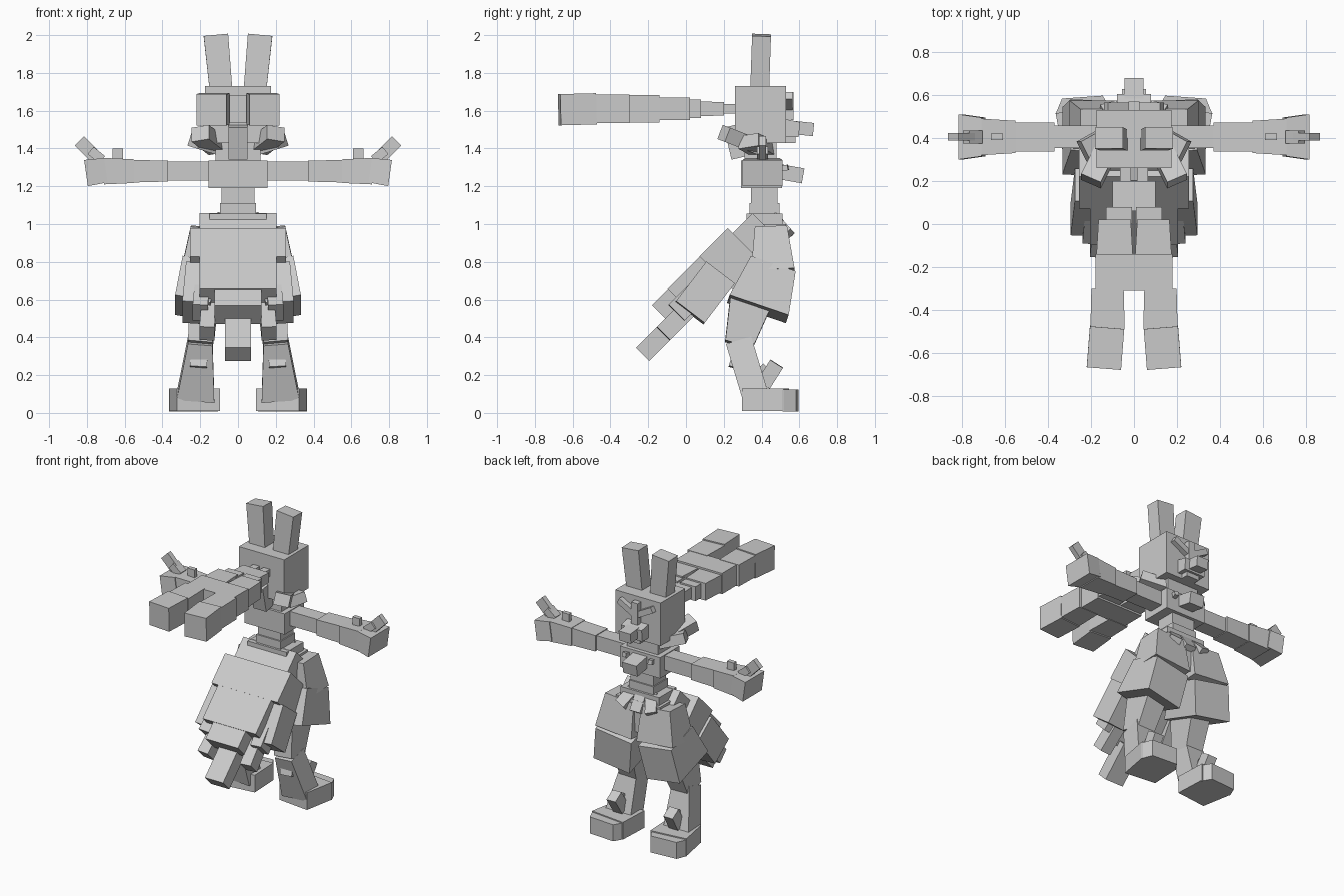
import bpy
import bmesh
from mathutils import Vector

default_cube = bpy.data.objects.get("Cube")
if default_cube:
    bpy.data.objects.remove(default_cube, do_unlink=True)

# One plain colour for the whole figure
grey = bpy.data.materials.new("plain grey")
grey.use_nodes = True
grey.diffuse_color = (.6, .6, .6, 1)
grey.node_tree.nodes["Principled BSDF"].inputs["Base Color"].default_value = grey.diffuse_color


def block(name, start, end, width, depth, end_width=None, end_depth=None):
    """Box stretched from start to end, optionally tapering toward the end."""
    start, end = Vector(start), Vector(end)
    axis = (end - start).normalized()
    reference = Vector((0, 1, 0)) if abs(axis.x) > .7 else Vector((1, 0, 0))
    across = (reference - axis * reference.dot(axis)).normalized()
    through = axis.cross(across)
    bm = bmesh.new()
    bmesh.ops.create_cube(bm, size=1)
    for vert in bm.verts:
        at_end = vert.co.z > 0
        wide = end_width if at_end and end_width else width
        deep = end_depth if at_end and end_depth else depth
        base = end if at_end else start
        vert.co = base + across * wide * vert.co.x + through * deep * vert.co.y
    mesh = bpy.data.meshes.new(name)
    bm.to_mesh(mesh)
    bm.free()
    mesh.materials.append(grey)
    part = bpy.data.objects.new(name, mesh)
    bpy.context.collection.objects.link(part)


def pair(name, start, end, **sizes):
    """The same block on the left and, mirrored, on the right."""
    for prefix, side in (("left_", 1), ("right_", -1)):
        flip = Vector((side, 1, 1))
        block(prefix + name, Vector(start) * flip, Vector(end) * flip, **sizes)


def column(name, y, bottom, top, **sizes):
    """Upright central block."""
    block(name, start=(0, y, bottom), end=(0, y, top), **sizes)


def arm_part(name, inner, outer, **sizes):
    """Block lying along the outstretched arm."""
    pair(name, start=(inner, .405, 1.28), end=(outer, .405, 1.28), **sizes)


def hair_part(name, x, near, far, **sizes):
    """Block lying along a swept strand of hair."""
    pair(name, start=(x, near, 1.61), end=(x, far, 1.61), **sizes)


def tail_part(name, near, far, rise, **sizes):
    """Block lying along the tail, which slopes down at a right-angle half."""
    block(name, start=(0, near, near + rise), end=(0, far, far + rise), **sizes)


# Head and ears
column("head", y=.395, bottom=1.43, top=1.73, width=.35, depth=.27)
pair("ear", start=(.09, .39, 1.71), end=(.117, .4, 2), width=.12, depth=.1, end_width=.13)
block("nape", start=(0, .28, 1.35), end=(0, .24, 1.52), width=.1, depth=.08)

# Face
block("muzzle", start=(0, .5, 1.51), end=(0, .6, 1.5), width=.16, depth=.1, end_depth=.08)
block("nose", start=(0, .58, 1.51), end=(0, .675, 1.5), width=.09, depth=.07)
block("chin", start=(0, .5, 1.45), end=(0, .58, 1.45), width=.1, depth=.04)
column("brow_ridge", y=.54, bottom=1.55, top=1.7, width=.05, depth=.06)
pair("brow", start=(.02, .54, 1.62), end=(.13, .54, 1.68), width=.05, depth=.04)

# Cheek tufts
pair("upper_cheek_tuft", start=(.11, .38, 1.41), end=(.2, .2, 1.48), width=.1, depth=.08)
pair("lower_cheek_tuft", start=(.07, .42, 1.39), end=(.23, .33, 1.44), width=.12, depth=.07)

# Long swept hair
hair_part("hair_root", x=.04, near=.28, far=.19, width=.05, depth=.05)
hair_part("hair_crown", x=.05, near=.2, far=.06, width=.1, depth=.07, end_depth=.08)
hair_part("hair_base", x=.07, near=.08, far=0, width=.12, depth=.1)
hair_part("upper_strand", x=.09, near=.02, far=-.15, width=.15, depth=.12, end_width=.17)
hair_part("middle_strand", x=.09, near=-.14, far=-.31, width=.18, depth=.145)
hair_part("lower_strand", x=.123, near=-.3, far=-.49, width=.15, depth=.15, end_width=.16)
pair("hair_tip", start=(.125, -.48, 1.61), end=(.14, -.67, 1.605), width=.16, depth=.165)

# Torso
column("neck", y=.395, bottom=1.3, top=1.45, width=.24, depth=.17)
column("chest", y=.4, bottom=1.19, top=1.335, width=.31, depth=.215)
column("waist", y=.415, bottom=1.08, top=1.2, width=.175, depth=.14)
column("lower_waist", y=.415, bottom=1.03, top=1.11, width=.19, depth=.16)
column("belt", y=.415, bottom=1, top=1.055, width=.3, depth=.19)
column("pelvis", y=.43, bottom=.78, top=1, width=.34, depth=.2)
block("chest_tuft", start=(0, .48, 1.28), end=(0, .62, 1.255), width=.11, depth=.08)
pair("chest_spike", start=(.09, .48, 1.29), end=(.1, .54, 1.3), width=.03, depth=.03)
block("waist_tuft", start=(0, .48, 1.04), end=(0, .55, .93), width=.08, depth=.04)
pair("side_waist_tuft", start=(.07, .47, 1.04), end=(.12, .55, .95), width=.08, depth=.04)

# Arms and hands
arm_part("upper_arm", inner=.14, outer=.38, width=.105, depth=.1)
arm_part("forearm", inner=.37, outer=.56, width=.135, depth=.11, end_depth=.12)
arm_part("cuff", inner=.55, outer=.71, width=.15, depth=.125, end_width=.17, end_depth=.14)
pair("hand", start=(.7, .405, 1.285), end=(.805, .405, 1.27),
     width=.18, depth=.13, end_width=.21, end_depth=.14)
pair("thumb_base", start=(.72, .405, 1.34), end=(.78, .405, 1.39), width=.06, depth=.05)
pair("thumb", start=(.74, .405, 1.34), end=(.84, .405, 1.44), width=.035, depth=.07)
pair("wrist_knob", start=(.61, .405, 1.37), end=(.665, .405, 1.37), width=.03, depth=.06)

# Drooping tail
tail_part("tail_root", near=.42, far=.28, rise=.57, width=.41, depth=.19)
tail_part("tail_upper", near=.31, far=.16, rise=.58, width=.51, depth=.25)
tail_part("tail_middle", near=.16, far=-.02, rise=.6, width=.41, depth=.22)
tail_part("tail_lower", near=.02, far=-.13, rise=.65, width=.25, depth=.14)
tail_part("tail_tip", near=-.05, far=-.23, rise=.54, width=.14, depth=.1)
pair("large_tail_tuft", start=(.2, .18, .74), end=(.22, .02, .53), width=.15, depth=.19)
pair("middle_tail_tuft", start=(.19, .06, .64), end=(.2, -.05, .53), width=.08, depth=.12)
pair("small_tail_tuft", start=(.15, .04, .58), end=(.165, -.12, .42), width=.08, depth=.1)

# Legs
pair("hip", start=(.14, .45, .98), end=(.16, .46, .75),
     width=.22, depth=.17, end_width=.28, end_depth=.23)
pair("thigh", start=(.16, .455, .77), end=(.2, .38, .55), width=.27, depth=.25, end_depth=.33)
pair("knee", start=(.18, .34, .58), end=(.2, .28, .36),
     width=.15, depth=.22, end_width=.13, end_depth=.15)
pair("shin", start=(.2, .28, .38), end=(.225, .37, .08), width=.13, depth=.14, end_width=.2)
pair("ankle_tuft", start=(.205, .27, .31), end=(.21, .25, .24), width=.09, depth=.05)
pair("instep", start=(.215, .41, .15), end=(.22, .48, .26), width=.07, depth=.08)
pair("instep_spike", start=(.215, .36, .2), end=(.215, .42, .25), width=.04, depth=.03)

# Feet with tapered toes
pair("foot", start=(.21, .31, .07), end=(.235, .53, .07), width=.23, depth=.12, end_width=.26)
pair("toes", start=(.235, .52, .065), end=(.24, .59, .065), width=.26, depth=.115, end_width=.19)
